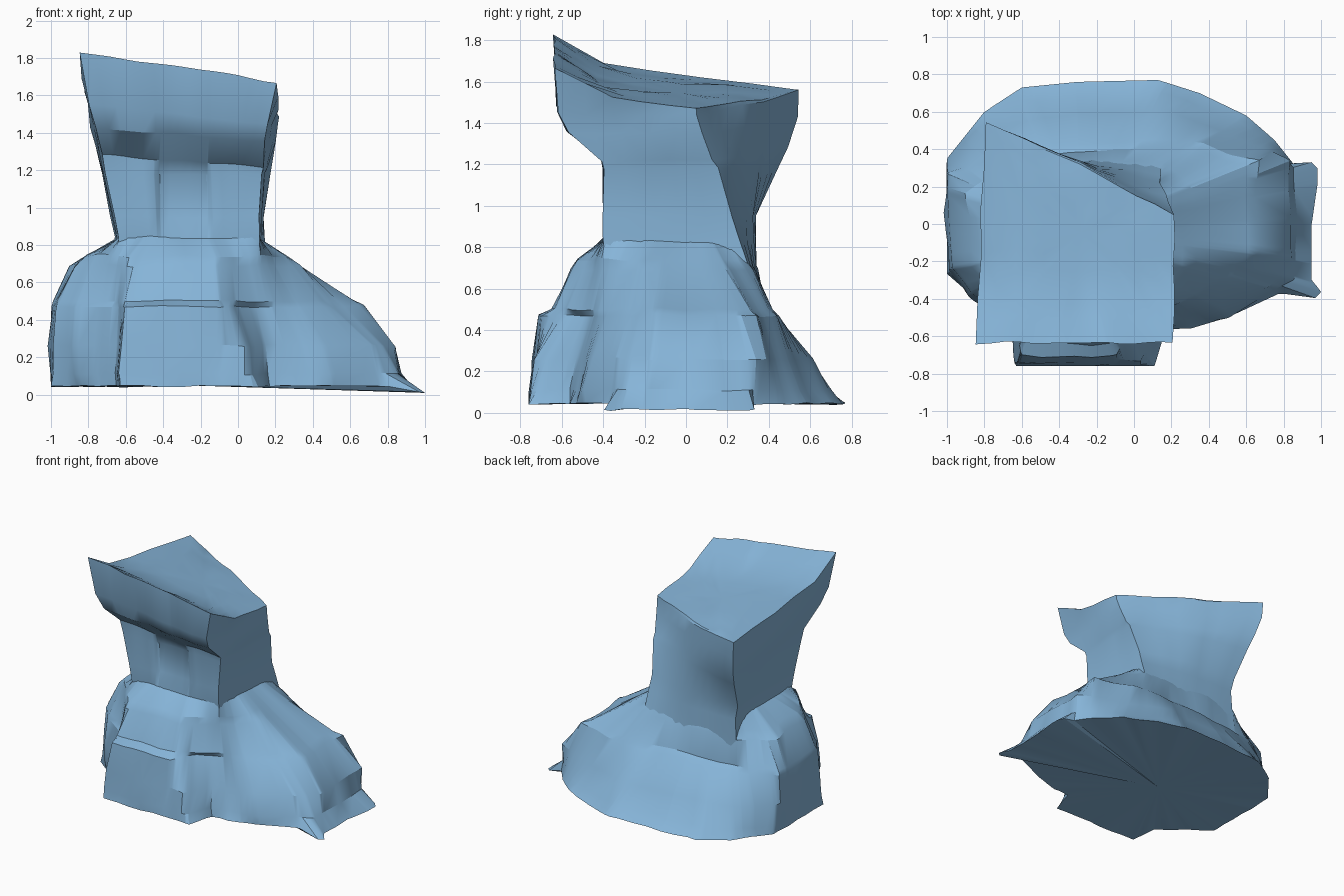
import bpy
import bmesh
import math
from mathutils import Vector, noise

# Remove the default cube
default_cube = bpy.data.objects.get("Cube")
if default_cube:
    bpy.data.objects.remove(default_cube, do_unlink=True)

# Stone colour
STONE = (0.24, 0.46, 0.69, 1)
stone = bpy.data.materials.new("blue stone")
stone.use_nodes = True
stone.diffuse_color = STONE
stone.node_tree.nodes["Principled BSDF"].inputs["Base Color"].default_value = STONE

# Vertical axis running through mound and pillar
AXIS = Vector((-.28, -.05))


def skin(bm, rings):
    """Quads between neighbouring closed rings."""
    for low, high in zip(rings, rings[1:]):
        for i in range(len(low)):
            bm.faces.new((low[i - 1], low[i], high[i], high[i - 1]))


def fan(bm, ring, tip):
    """Close a ring with triangles meeting at a tip."""
    tip_vert = bm.verts.new(tip)
    for i in range(len(ring)):
        bm.faces.new((ring[i - 1], ring[i], tip_vert))


def weather(bm, amount):
    """Gentle bumps, stretched vertically."""
    for v in bm.verts:
        x, y, z = v.co
        if z > .06:
            bump = noise.noise_vector(Vector((x * 5, y * 5, z * 3)))
            v.co += Vector((bump.x, bump.y, bump.z * .7)) * amount


def finish(bm, name):
    """Turn the mesh into a smooth stone object with crisp ridges."""
    bmesh.ops.remove_doubles(bm, verts=bm.verts, dist=.004)
    bmesh.ops.recalc_face_normals(bm, faces=bm.faces)
    mesh = bpy.data.meshes.new(name)
    bm.to_mesh(mesh)
    bm.free()
    mesh.materials.append(stone)
    rock = bpy.data.objects.new(name, mesh)
    bpy.context.collection.objects.link(rock)
    bpy.ops.object.select_all(action="DESELECT")
    rock.select_set(True)
    bpy.context.view_layer.objects.active = rock
    bpy.ops.object.shade_smooth_by_angle(angle=math.radians(28))


# ---- Mound: stacked outlines, with a buttress in front and a ragged toe ----
footprint = [(-1, .35), (-.8, .6), (-.6, .73), (-.3, .76), (.13, .77), (.35, .7),
             (.6, .58), (.75, .45), (.87, .3), (.93, .35), (.98, .3), (.98, .2), (.95, 0),
             (.95, -.3), (1, -.36), (1, -.4), (.78, -.37), (.5, -.5), (.3, -.56),
             (.17, -.56), (.11, -.76), (-.63, -.76), (-.65, -.55), (-.86, -.37), (-1, -.27)]
skirt = [(-1, .34), (-.8, .55), (-.6, .66), (.14, .7), (.37, .63), (.6, .52),
         (.73, .42), (.86, .3), (.88, 0), (.86, -.3), (.75, -.36), (.5, -.49), (.3, -.54),
         (.16, -.55), (.08, -.75), (-.63, -.75), (-.65, -.55), (-.87, -.38), (-1, -.26)]
lower_body = [(-1, .32), (-.8, .47), (-.5, .57), (.15, .61), (.42, .52), (.68, .4),
              (.83, .33), (.84, -.18), (.72, -.35), (.4, -.48), (.14, -.53),
              (.03, -.73), (-.63, -.74), (-.65, -.55), (-.88, -.38), (-1, -.25)]
buttress_top = [(-.99, .28), (-.8, .36), (-.5, .42), (.2, .45), (.45, .4), (.66, .35),
                (.67, -.15), (.5, -.3), (.25, -.42), (.02, -.53), (-.1, -.71),
                (-.6, -.71), (-.64, -.52), (-.86, -.38), (-.98, -.24)]
shelf = [(-.98, .26), (-.78, .34), (.2, .42), (.45, .36), (.6, .32), (.61, -.17),
         (.3, -.38), (-.1, -.64), (-.6, -.64), (-.66, -.48), (-.86, -.36), (-.97, -.22)]
shoulder = [(-.89, .16), (-.68, .34), (.15, .33), (.31, .22), (.33, -.2), (.1, -.42),
            (-.12, -.55), (-.58, -.56), (-.68, -.44), (-.87, -.22)]
upper_shoulder = [(-.83, .12), (-.66, .32), (.13, .3), (.24, .18), (.26, -.22),
                  (.1, -.42), (-.12, -.52), (-.58, -.53), (-.68, -.42), (-.82, -.2)]
neck = [(-.62, .28), (.1, .24), (.1, -.39), (-.62, -.39)]
mound_sections = [(.05, footprint), (.11, skirt), (.26, lower_body), (.47, buttress_top),
                  (.5, shelf), (.69, shoulder), (.74, upper_shoulder), (.85, neck)]


def radius(outline, angle):
    """Distance from the axis to the outline in one direction."""
    ray = Vector((math.cos(angle), math.sin(angle)))
    best = 0
    for i, corner in enumerate(outline):
        a = Vector(outline[i - 1]) - AXIS
        edge = Vector(corner) - AXIS - a
        denom = ray.cross(edge)
        if abs(denom) < 1e-9:
            continue
        along = a.cross(ray) / denom
        if -1e-6 <= along <= 1 + 1e-6:
            best = max(best, a.cross(edge) / denom)
    return best


# Directions: every outline corner plus an even spread
angles = {round(math.radians(d), 2) for d in range(-180, 180, 8)}
for _, outline in mound_sections[:-1]:
    for corner in outline:
        d = Vector(corner) - AXIS
        angles.add(round(math.atan2(d.y, d.x), 2))
angles = sorted(angles)

bm = bmesh.new()
rings = []
for z, outline in mound_sections:
    ring = []
    for angle in angles:
        r = radius(outline, angle)
        ring.append(bm.verts.new((AXIS.x + r * math.cos(angle),
                                  AXIS.y + r * math.sin(angle), z)))
    rings.append(ring)
skin(bm, rings)
fan(bm, rings[-1], (*AXIS, .85))
fan(bm, rings[0], (*AXIS, .05))
weather(bm, .024)
# Uneven underside edge, lowest at the toe
for v in rings[0]:
    v.co.z -= .02 * abs(noise.noise(v.co * 4)) + .2 * max(0, v.co.x - .8)
finish(bm, "rock_mound")


# ---- Pillar: corner-matched sections widening into an overhanging cap ----
def section(z, left, right, front, rear_left, rear_mid, rear_right, groove=0, tilt=0):
    """Rear corners, then the front with its recessed panel; tilt drops the +x side."""
    (lx, ly), (rx, ry) = rear_left, rear_right
    panel = front + groove
    outline = [(lx, ly), (left, front), (-.44, front), (-.41, panel), (-.17, panel),
               (-.14, front), (right, front), (rx, ry), ((lx + rx) / 2, rear_mid)]
    return [Vector((x, y, z - tilt * (x + .3))) for x, y in outline]


def cap_height(x, y):
    """Tilted top that kicks up into a lip along the front."""
    lip = max(0, -y - .4) / .23
    return 1.51 - .15 * x - .13 * y + .11 * lip


def subdivide(corners, parts=5):
    """Even points along each side of a closed section."""
    return [a.lerp(b, k / parts) for a, b in zip(corners, corners[1:] + corners[:1])
            for k in range(parts)]


sections = [
    section(.5, -.63, .1, -.36, (-.68, .34), .34, (.14, .37)),
    section(.84, -.64, .11, -.4, (-.66, .34), .33, (.14, .27)),
    section(.95, -.66, .11, -.4, (-.68, .35), .33, (.14, .23), groove=.025),
    section(1.18, -.71, .12, -.4, (-.73, .44), .33, (.17, .15), groove=.025),
    section(1.25, -.73, .13, -.41, (-.75, .49), .33, (.18, .12), tilt=.07),
    section(1.39, -.77, .14, -.57, (-.79, .54), .33, (.21, .07), tilt=.08),
    section(1.5, -.8, .15, -.62, (-.8, .545), .33, (.22, .05), tilt=.12),
]
rim = section(0, -.84, .2, -.635, (-.8, .54), .32, (.22, .05))

bm = bmesh.new()
rings = [[bm.verts.new(p) for p in subdivide(s)] for s in sections]
# Rim first, then shrinking rings across the sloping top
for scale in (1, .82, .64, .35):
    ring = []
    for p in subdivide(rim):
        x, y = AXIS.lerp(p.xy, scale)
        ring.append(bm.verts.new((x, y, cap_height(x, y))))
    rings.append(ring)
skin(bm, rings)
fan(bm, rings[-1], (*AXIS, cap_height(*AXIS)))
weather(bm, .02)
finish(bm, "rock_pillar")
